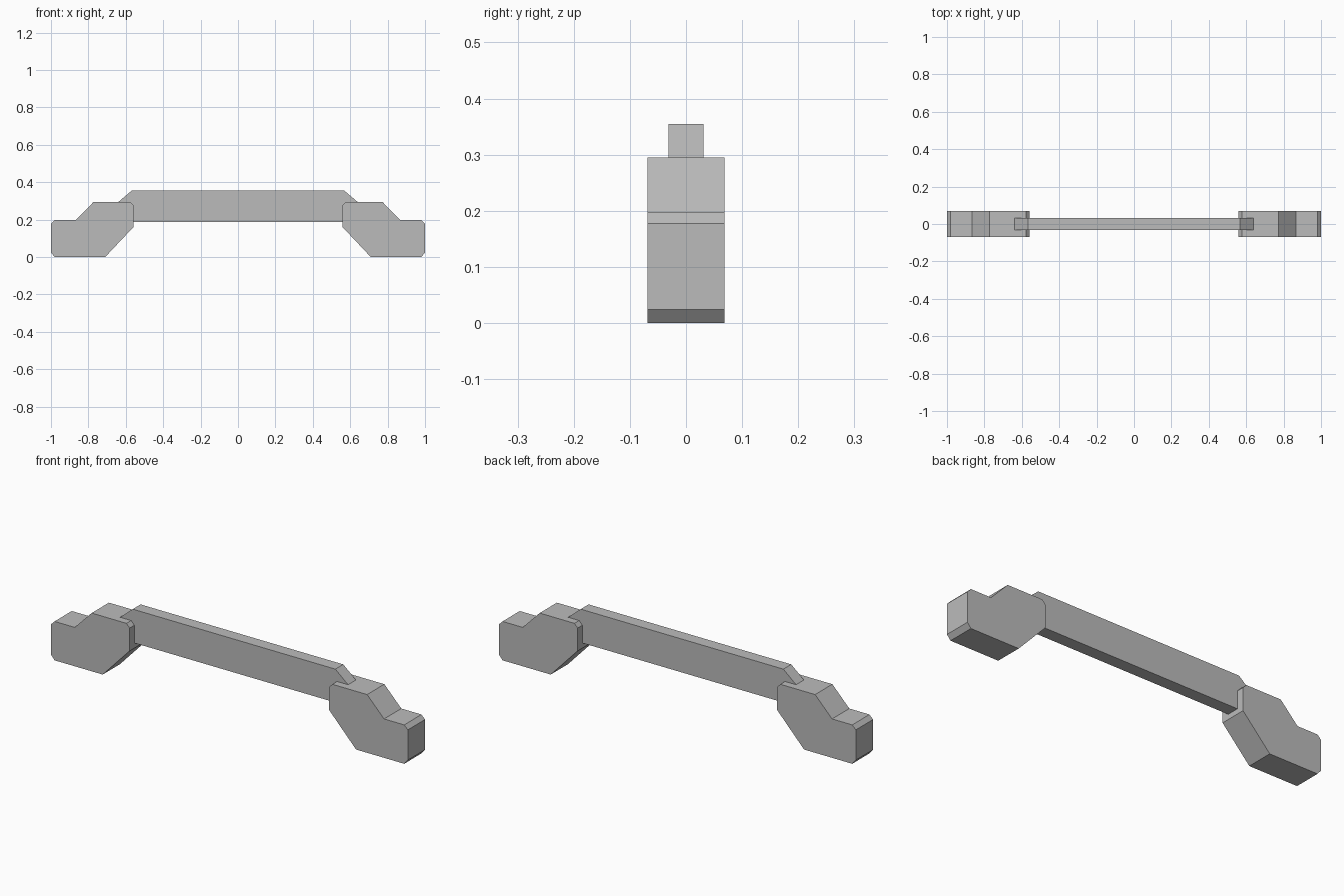
import bpy
import bmesh

cube = bpy.data.objects.get("Cube")
if cube:
    bpy.data.objects.remove(cube, do_unlink=True)

grey = bpy.data.materials.new("plain grey")
grey.use_nodes = True
colour = (0.5, 0.5, 0.5, 1)
grey.diffuse_color = colour
grey.node_tree.nodes["Principled BSDF"].inputs["Base Color"].default_value = colour


def extrude_profile(name, profile, half_depth):
    """Extrude an x-z outline evenly to both sides of y = 0."""
    bm = bmesh.new()
    face = bm.faces.new([bm.verts.new((x, -half_depth, z)) for x, z in profile])
    result = bmesh.ops.extrude_face_region(bm, geom=[face])
    verts = [v for v in result["geom"] if isinstance(v, bmesh.types.BMVert)]
    bmesh.ops.translate(bm, verts=verts, vec=(0, 2 * half_depth, 0))
    bmesh.ops.recalc_face_normals(bm, faces=bm.faces)
    mesh = bpy.data.meshes.new(name)
    bm.to_mesh(mesh)
    bm.free()
    mesh.materials.append(grey)
    obj = bpy.data.objects.new(name, mesh)
    bpy.context.collection.objects.link(obj)
    return obj


# Stepped end mounts with small chamfered corners
mount = [(0.71, 0), (0.98, 0), (1, 0.024), (1, 0.177), (0.98, 0.197),
         (0.867, 0.197), (0.772, 0.295), (0.577, 0.295),
         (0.559, 0.276), (0.559, 0.16)]
for side, sign in (("left", 1), ("right", -1)):
    extrude_profile(side + "_mount", [(sign * x, z) for x, z in mount], 0.069)

# Grip bar, with sloped ends that sink into the mounts
half_bar = [(0.57, 0.186), (0.64, 0.25), (0.64, 0.294), (0.568, 0.355)]
bar = half_bar + [(-x, z) for x, z in reversed(half_bar)]
extrude_profile("grip_bar", bar, 0.0315)
